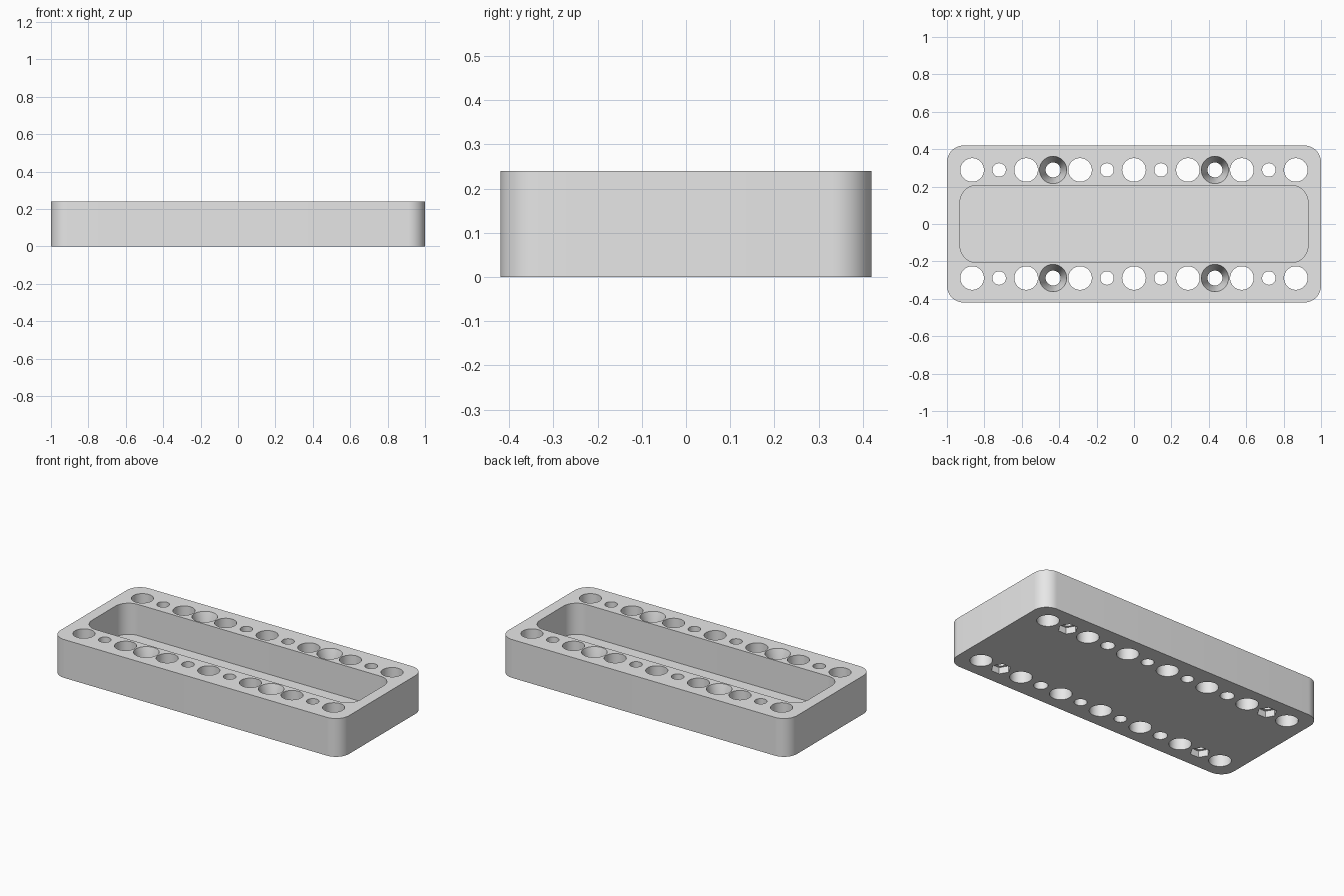
import bpy, bmesh, math

if "Cube" in bpy.data.objects:
    bpy.data.objects.remove(bpy.data.objects["Cube"], do_unlink=True)

HALF_X, HALF_Y, HEIGHT = 1.0, 0.42, 0.24
FLOOR = 0.045            # thickness under the tray pocket
PITCH = 0.1442           # spacing of holes along a row
ROW_Y = 0.289

grey = bpy.data.materials.new("light_grey")
grey.use_nodes = True
colour = (0.8, 0.8, 0.8, 1)
grey.diffuse_color = colour
grey.node_tree.nodes["Principled BSDF"].inputs["Base Color"].default_value = colour


def add_loft(bm, sections):
    """Skin matching closed sections, bottom to top, and cap both ends."""
    rings = [[bm.verts.new(p) for p in s] for s in sections]
    n = len(rings[0])
    for low, high in zip(rings, rings[1:]):
        for i in range(n):
            j = (i + 1) % n
            bm.faces.new((low[i], low[j], high[j], high[i]))
    bm.faces.new(rings[0][::-1])
    bm.faces.new(rings[-1])


def rounded_rect(hx, hy, r, z, steps=12):
    pts = []
    for k, (sx, sy) in enumerate([(1, 1), (-1, 1), (-1, -1), (1, -1)]):
        for i in range(steps + 1):
            a = math.pi / 2 * (k + i / steps)
            pts.append((sx * (hx - r) + r * math.cos(a),
                        sy * (hy - r) + r * math.sin(a), z))
    return pts


def circle(x, y, r, z, sides):
    return [(x + r * math.cos(math.tau * i / sides),
             y + r * math.sin(math.tau * i / sides), z) for i in range(sides)]


def make_object(name, bm):
    mesh = bpy.data.meshes.new(name)
    bm.to_mesh(mesh)
    bm.free()
    mesh.materials.append(grey)
    obj = bpy.data.objects.new(name, mesh)
    bpy.context.collection.objects.link(obj)
    return obj


# Rounded block
bm = bmesh.new()
add_loft(bm, [rounded_rect(HALF_X, HALF_Y, 0.09, z) for z in (0, HEIGHT)])
block = make_object("tray_block", bm)

# Long central pocket
bm = bmesh.new()
add_loft(bm, [rounded_rect(0.93, 0.207, 0.09, z) for z in (FLOOR, HEIGHT + 0.1)])
pocket = make_object("pocket_cutter", bm)

# Two rows of holes: wide, narrow and countersunk
holes, nuts = bmesh.new(), bmesh.new()
WIDE = [(0.063, -0.1), (0.063, HEIGHT + 0.1)]
NARROW = [(0.036, -0.1), (0.036, HEIGHT + 0.1)]
SUNK = [(0.04, -0.1), (0.04, 0.12), (0.073, HEIGHT), (0.073, HEIGHT + 0.1)]
for y in (-ROW_Y, ROW_Y):
    for i in range(-6, 7):
        x = i * PITCH
        profile = WIDE if i % 2 == 0 else SUNK if abs(i) == 3 else NARROW
        add_loft(holes, [circle(x, y, r, z, 48) for r, z in profile])
        # Hexagonal nut recess under the outermost narrow holes
        if abs(i) == 5:
            add_loft(nuts, [circle(x, y, 0.056, z, 6) for z in (-0.1, 0.04)])
hole_cutter = make_object("hole_cutter", holes)
nut_cutter = make_object("nut_recess_cutter", nuts)

# Cut everything out of the block
bpy.ops.object.select_all(action="DESELECT")
block.select_set(True)
bpy.context.view_layer.objects.active = block
for cutter in (pocket, hole_cutter, nut_cutter):
    mod = block.modifiers.new(cutter.name, "BOOLEAN")
    mod.operation = "DIFFERENCE"
    mod.solver = "EXACT"
    mod.object = cutter
    cutter.hide_render = True
    bpy.ops.object.modifier_apply(modifier=mod.name)
    bpy.data.objects.remove(cutter, do_unlink=True)

bpy.ops.object.shade_smooth_by_angle(angle=math.radians(30))
